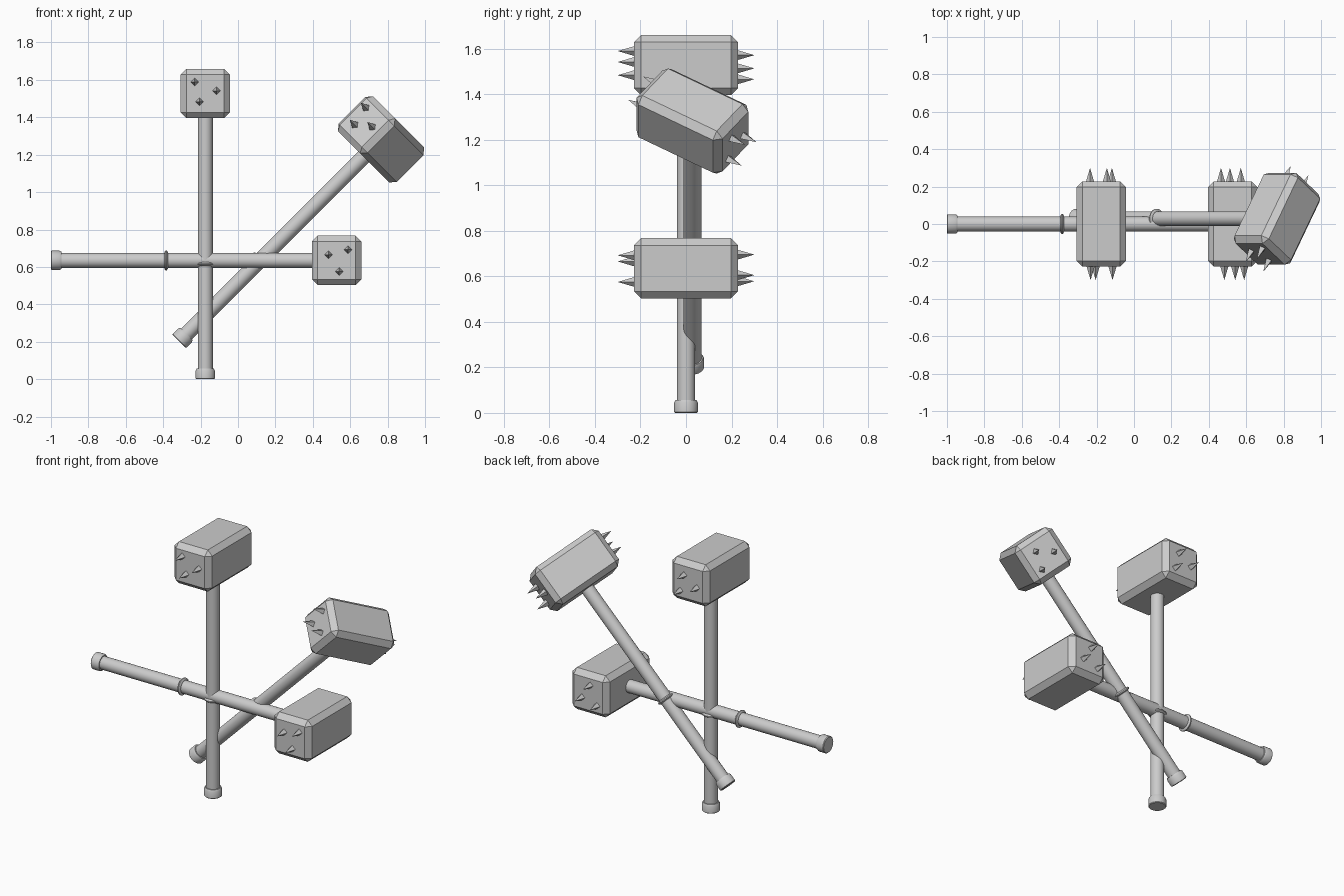
import bpy, bmesh
from math import radians, pi, cos, sin
from mathutils import Matrix, Vector

if "Cube" in bpy.data.objects:
    bpy.data.objects.remove(bpy.data.objects["Cube"])

HEAD_Z, HALF_W, HALF_L = 1.527, 0.132, 0.228
SPIKES = [(-0.057, 0.062), (0.06, 0.014), (-0.03, -0.044)]


def finish(bm, name, place, smooth=False):
    bmesh.ops.recalc_face_normals(bm, faces=bm.faces[:])
    me = bpy.data.meshes.new(name)
    bm.to_mesh(me)
    bm.free()
    ob = bpy.data.objects.new(name, me)
    bpy.context.collection.objects.link(ob)
    ob.matrix_world = place
    if smooth:
        bpy.context.view_layer.objects.active = ob
        ob.select_set(True)
        bpy.ops.object.shade_smooth_by_angle(angle=radians(30))
        ob.select_set(False)
    return ob


def lathe(name, profile, place, n=32):
    """Turn an (r, z) profile around z and cap both ends."""
    bm = bmesh.new()
    rings = [[bm.verts.new((r * cos(2 * pi * i / n), r * sin(2 * pi * i / n), z))
              for i in range(n)] for r, z in profile]
    for a, b in zip(rings, rings[1:]):
        for i in range(n):
            j = (i + 1) % n
            bm.faces.new((a[i], a[j], b[j], b[i]))
    bm.faces.new(rings[0])
    bm.faces.new(rings[-1])
    return finish(bm, name, place, True)


def hammer(tag, place):
    # round shaft and pommel cap
    lathe(tag + "_handle", [(0.04, 0.03), (0.04, 1.42)], place)
    lathe(tag + "_pommel", [(0.048, 0.0), (0.052, 0.004), (0.052, 0.045),
                            (0.046, 0.056), (0.039, 0.056)], place)
    # thin grip ring
    lathe(tag + "_grip_ring", [(0.039, 0.606), (0.047, 0.608), (0.053, 0.613),
                               (0.053, 0.619), (0.047, 0.624), (0.039, 0.626)], place)
    # chamfered block head
    bm = bmesh.new()
    bmesh.ops.create_cube(bm, size=2, matrix=Matrix.Translation((0, 0, HEAD_Z))
                          @ Matrix.Diagonal((HALF_W, HALF_L, HALF_W, 1)))
    bmesh.ops.bevel(bm, geom=bm.edges[:], offset=0.031, segments=1,
                    affect='EDGES', profile=0.5)
    finish(bm, tag + "_head", place)
    # pointed spikes on both striking faces
    bm = bmesh.new()
    for s in (-1, 1):
        for x, z in SPIKES:
            pos = Vector((-s * x, s * 0.261, HEAD_Z - s * z))
            bmesh.ops.create_cone(bm, cap_ends=True, segments=4, radius1=0.023,
                                  radius2=0.0, depth=0.078,
                                  matrix=Matrix.Translation(pos)
                                  @ Matrix.Rotation(-s * pi / 2, 4, 'X'))
    finish(bm, tag + "_spikes", place)


def ry(deg):
    return Matrix.Rotation(radians(deg), 4, 'Y')


hammer("upright_hammer", Matrix.Translation((-0.175, 0, 0)))
hammer("level_hammer", Matrix.Translation((-1.0, 0, 0.635)) @ ry(90))
hammer("tilted_hammer", Matrix.Translation((-0.315, 0.028, 0.202)) @ ry(45)
       @ Matrix.Rotation(radians(-34), 4, 'Z'))
